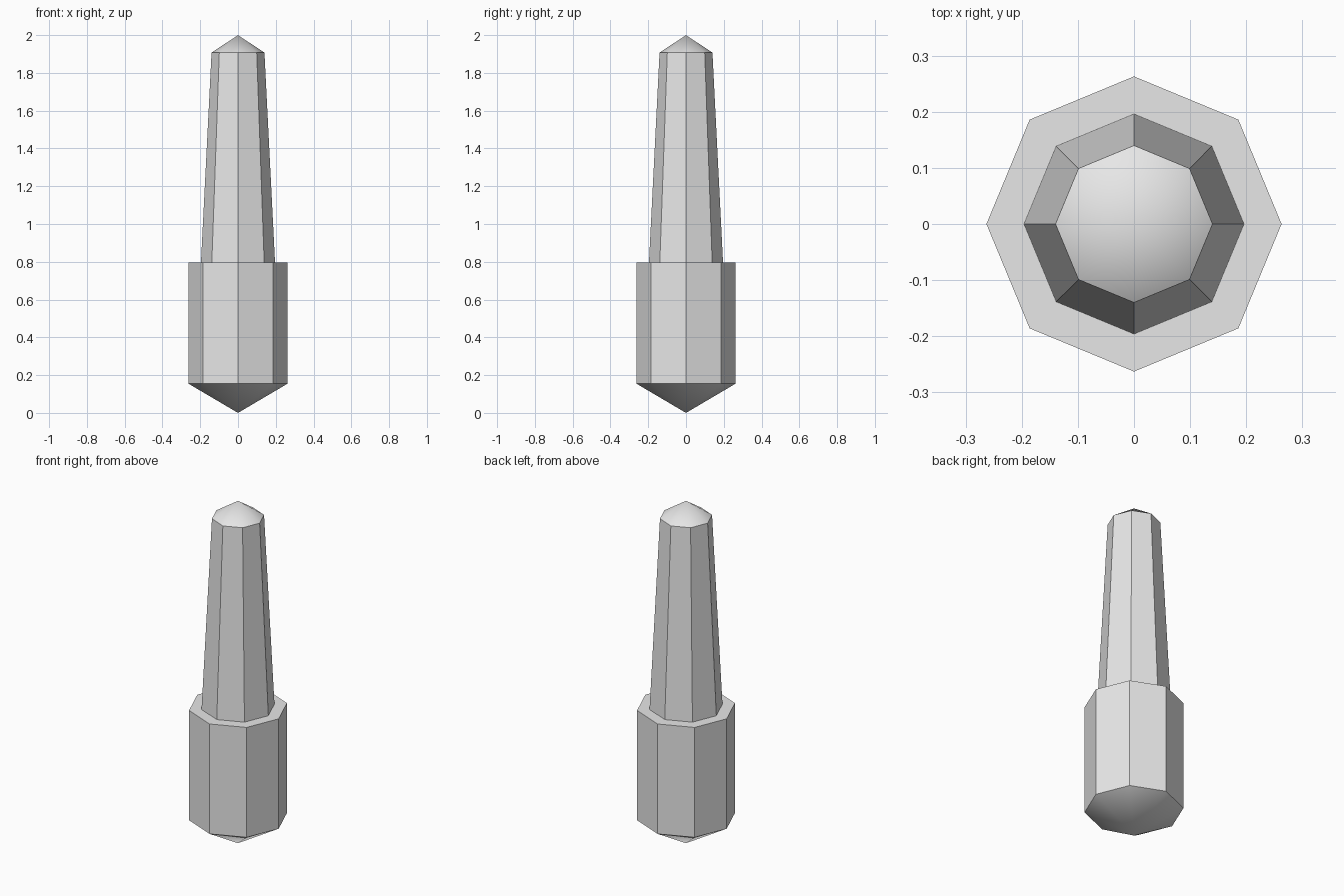
import bpy, bmesh, math

cube = bpy.data.objects.get("Cube")
if cube:
    bpy.data.objects.remove(cube, do_unlink=True)

SIDES = 8

grey = bpy.data.materials.new("light grey")
grey.use_nodes = True
grey.diffuse_color = (0.8, 0.8, 0.8, 1)
grey.node_tree.nodes["Principled BSDF"].inputs["Base Color"].default_value = (0.8, 0.8, 0.8, 1)


def lathe(name, profile):
    """Turn a bottom-to-top list of (radius, height) into an eight-sided solid."""
    bm = bmesh.new()
    rings = []
    for r, z in profile:
        count = SIDES if r > 0 else 1
        rings.append([bm.verts.new((r * math.cos(math.tau * i / SIDES),
                                    r * math.sin(math.tau * i / SIDES), z))
                      for i in range(count)])
    for low, high in zip(rings, rings[1:]):
        for i in range(SIDES):
            j = (i + 1) % SIDES
            corners = [low[i % len(low)], low[j % len(low)],
                       high[j % len(high)], high[i % len(high)]]
            bm.faces.new(list(dict.fromkeys(corners)))
    # Close any open end with a flat cap
    for ring in (rings[0], rings[-1]):
        if len(ring) > 1:
            bm.faces.new(ring)
    bmesh.ops.recalc_face_normals(bm, faces=bm.faces)
    mesh = bpy.data.meshes.new(name)
    bm.to_mesh(mesh)
    bm.free()
    mesh.materials.append(grey)
    obj = bpy.data.objects.new(name, mesh)
    bpy.context.collection.objects.link(obj)
    # Smooth pointed ends, crisp facets along the sides
    bpy.ops.object.select_all(action='DESELECT')
    obj.select_set(True)
    bpy.context.view_layer.objects.active = obj
    bpy.ops.object.shade_smooth_by_angle(angle=math.radians(35))
    return obj


# Wide base with a pointed underside
lathe("base", [(0, 0), (0.263, 0.155), (0.263, 0.797)])
# Tapering shaft with a pointed tip
lathe("shaft", [(0.196, 0.797), (0.14, 1.907), (0, 2.0)])
